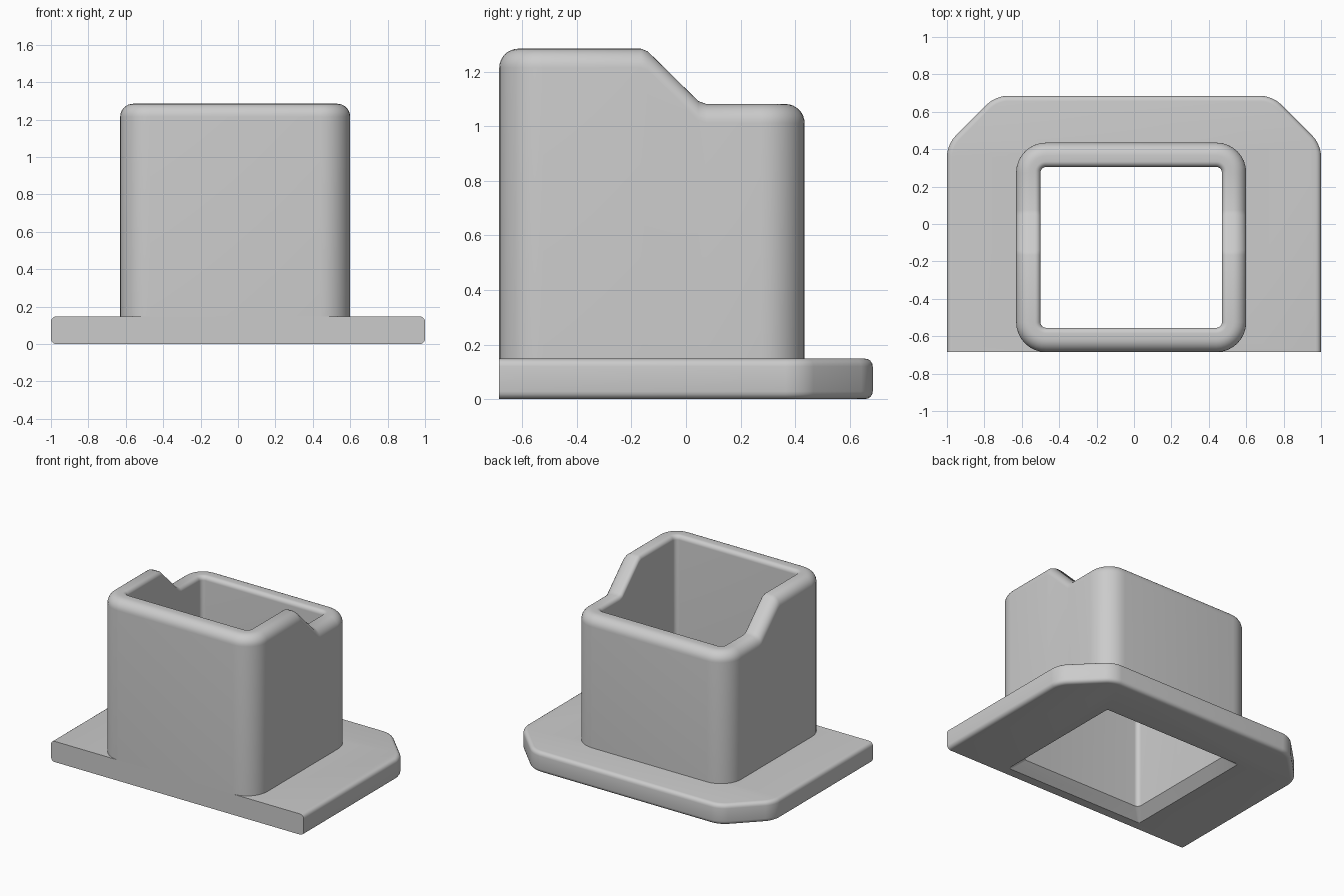
import bpy, bmesh, math

cube = bpy.data.objects.get("Cube")
if cube:
    bpy.data.objects.remove(cube, do_unlink=True)

grey = bpy.data.materials.new("plain_grey")
grey.use_nodes = True
grey.diffuse_color = (0.6, 0.6, 0.6, 1)
grey.node_tree.nodes["Principled BSDF"].inputs["Base Color"].default_value = grey.diffuse_color

X0, X1, Y0, Y1 = -0.63, 0.60, -0.685, 0.435   # sleeve footprint
BASE, CORNER, WALL, STEPS = 0.148, 0.16, 0.13, 8
FLARE = 0.065                                 # lead-in chamfer under the opening
RIM = [(-0.165, 1.285), (-0.14, 1.275), (0.045, 1.093), (0.075, 1.082)]


def make_object(name, bm):
    bmesh.ops.recalc_face_normals(bm, faces=bm.faces[:])
    mesh = bpy.data.meshes.new(name)
    bm.to_mesh(mesh)
    bm.free()
    mesh.materials.append(grey)
    obj = bpy.data.objects.new(name, mesh)
    bpy.context.collection.objects.link(obj)
    return obj


def activate(obj):
    bpy.ops.object.select_all(action="DESELECT")
    obj.select_set(True)
    bpy.context.view_layer.objects.active = obj


def outline(d, r=None):
    """Rounded rectangle inset by d, with extra points where the rim steps."""
    r = CORNER - d if r is None else r
    pts = []
    corners = [(X1 - d - r, Y1 - d - r), (X0 + d + r, Y1 - d - r),
               (X0 + d + r, Y0 + d + r), (X1 - d - r, Y0 + d + r)]
    for q, (cx, cy) in enumerate(corners):
        for i in range(STEPS + 1):
            a = math.pi / 2 * (q + i / STEPS)
            pts.append((cx + r * math.cos(a), cy + r * math.sin(a)))
        if q == 1:
            pts += [(X0 + d, y) for y, z in reversed(RIM)]
        if q == 3:
            pts += [(X1 - d, y) for y, z in RIM]
    return pts


def rim_height(y):
    if y <= RIM[0][0]:
        return RIM[0][1]
    for (ya, za), (yb, zb) in zip(RIM, RIM[1:]):
        if y <= yb:
            return za + (zb - za) * (y - ya) / (yb - ya)
    return RIM[-1][1]


def ring(bm, pts, drop=None, z=0):
    return [bm.verts.new((x, y, z if drop is None else rim_height(y) - drop)) for x, y in pts]


# Hollow sleeve: wall section swept round the footprint, with a rounded stepped rim
bm = bmesh.new()
rings = [ring(bm, outline(0), z=BASE)]
for r, inner in ((0.07, False), (0.03, True)):
    for i in range(STEPS + 1):
        a = math.pi / 2 * i / STEPS
        if inner:
            d, drop = WALL - r + r * math.sin(a), r - r * math.cos(a)
        else:
            d, drop = r - r * math.cos(a), r - r * math.sin(a)
        rings.append(ring(bm, outline(d), drop))
rings.append(ring(bm, outline(WALL), z=FLARE))
rings.append(ring(bm, outline(WALL - FLARE, 0.015)))
for lower, upper in zip(rings, rings[1:]):
    for i in range(len(lower)):
        j = (i + 1) % len(lower)
        bm.faces.new((lower[i], lower[j], upper[j], upper[i]))
sleeve = make_object("sleeve", bm)

# Base flange with clipped back corners and softened side and back edges
bm = bmesh.new()
half = [(1, Y0), (1, 0.425), (0.74, 0.685)]
shape = half + [(-x, y) for x, y in reversed(half)]
face = bm.faces.new([bm.verts.new((x, y, 0)) for x, y in shape])
up = bmesh.ops.extrude_face_region(bm, geom=[face])["geom"]
bmesh.ops.translate(bm, verts=[v for v in up if isinstance(v, bmesh.types.BMVert)], vec=(0, 0, BASE))
bmesh.ops.recalc_face_normals(bm, faces=bm.faces[:])
upright = [e for e in bm.edges if abs(e.verts[0].co.z - e.verts[1].co.z) > 0.1
           and e.verts[0].co.y > 0]
bmesh.ops.bevel(bm, geom=upright, offset=0.06, segments=5, profile=0.5, affect="EDGES")
border = [e for e in bm.edges if abs(e.verts[0].co.z - e.verts[1].co.z) < 0.01
          and max(v.co.y for v in e.verts) > 0]
bmesh.ops.bevel(bm, geom=border, offset=0.028, segments=4, profile=0.5, affect="EDGES")
flange = make_object("base_flange", bm)

# Opening through the flange
bm = bmesh.new()
hole = outline(WALL - FLARE, 0.015)
low, high = ring(bm, hole, z=-0.2), ring(bm, hole, z=0.4)
bm.faces.new(low)
bm.faces.new(high)
for i in range(len(low)):
    j = (i + 1) % len(low)
    bm.faces.new((low[i], low[j], high[j], high[i]))
cutter = make_object("opening_cutter", bm)
cutter.hide_render = True
cut = flange.modifiers.new("opening", "BOOLEAN")
cut.operation, cut.solver, cut.object = "DIFFERENCE", "EXACT", cutter
activate(flange)
bpy.ops.object.modifier_apply(modifier=cut.name)
bpy.data.objects.remove(cutter, do_unlink=True)

for obj in (sleeve, flange):
    activate(obj)
    bpy.ops.object.shade_smooth_by_angle(angle=math.radians(32))
